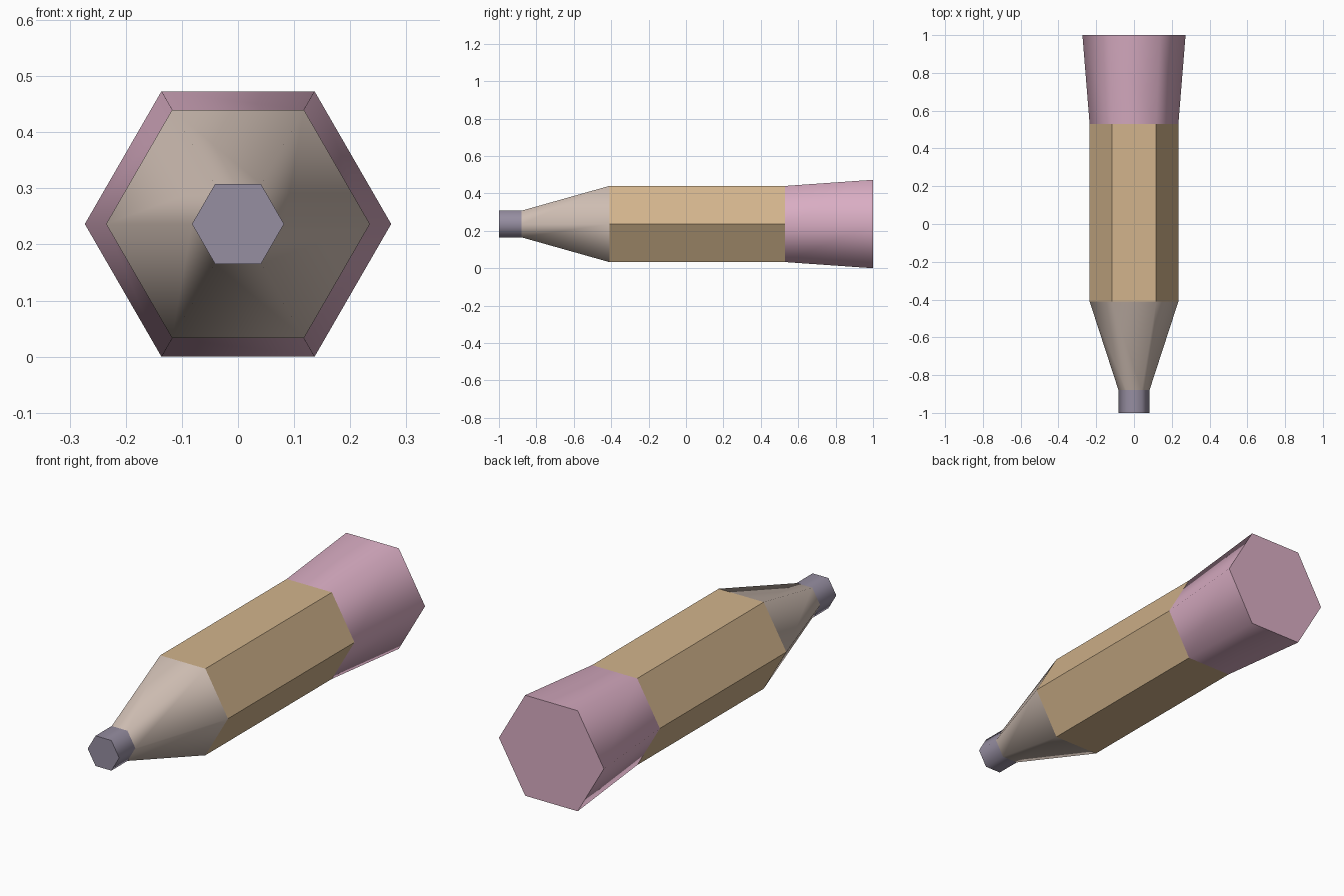
import bpy
import bmesh
from math import cos, sin, pi

SIDES = 6
AXIS_Z = 0.2365  # height of the pencil's long axis

cube = bpy.data.objects.get("Cube")
if cube:
    bpy.data.objects.remove(cube, do_unlink=True)


def to_linear(c):
    c /= 255
    return c / 12.92 if c <= 0.04045 else ((c + 0.055) / 1.055) ** 2.4


def make_material(name, rgb):
    colour = (*[to_linear(c) for c in rgb], 1)
    mat = bpy.data.materials.new(name)
    mat.use_nodes = True
    mat.diffuse_color = colour
    shader = mat.node_tree.nodes["Principled BSDF"]
    shader.inputs["Base Color"].default_value = colour
    shader.inputs["Roughness"].default_value = 0.8
    return mat


def hex_section(name, mat, front, back, smooth=True, caps=()):
    """Six-sided section along y; front and back are (y, radius) pairs."""
    bm = bmesh.new()
    rings = []
    for y, r in (front, back):
        angles = [2 * pi * i / SIDES for i in range(SIDES)]
        rings.append([bm.verts.new((r * cos(a), y, AXIS_Z + r * sin(a))) for a in angles])
    for i in range(SIDES):
        j = (i + 1) % SIDES
        face = bm.faces.new((rings[0][i], rings[0][j], rings[1][j], rings[1][i]))
        face.smooth = smooth
    # Flat end faces only where the section is exposed
    for end in caps:
        cap = bm.faces.new(rings[end])
        for edge in cap.edges:
            edge.smooth = False
    bmesh.ops.recalc_face_normals(bm, faces=bm.faces)
    # An open tube needs its outward direction confirmed
    bm.normal_update()
    side = bm.faces[:][0]
    middle = side.calc_center_median()
    if side.normal.x * middle.x + side.normal.z * (middle.z - AXIS_Z) < 0:
        bmesh.ops.reverse_faces(bm, faces=bm.faces[:])
    mesh = bpy.data.meshes.new(name)
    bm.to_mesh(mesh)
    bm.free()
    mesh.materials.append(mat)
    obj = bpy.data.objects.new(name, mesh)
    bpy.context.collection.objects.link(obj)
    return obj


lead = make_material("grey violet lead", (150, 142, 161))
wood = make_material("pale wood", (208, 191, 180))
paint = make_material("tan paint", (210, 180, 140))
rubber = make_material("pink rubber", (217, 173, 195))

# Stations along the pencil as (y, radius)
tip = (-1.0, 0.082)
neck = (-0.88, 0.082)
shoulder = (-0.41, 0.235)
collar = (0.53, 0.235)
end = (1.0, 0.273)

hex_section("lead_tip", lead, tip, neck, caps=(0,))
hex_section("sharpened_cone", wood, neck, shoulder)
hex_section("barrel", paint, shoulder, collar, smooth=False)
hex_section("eraser", rubber, collar, end, caps=(1,))
